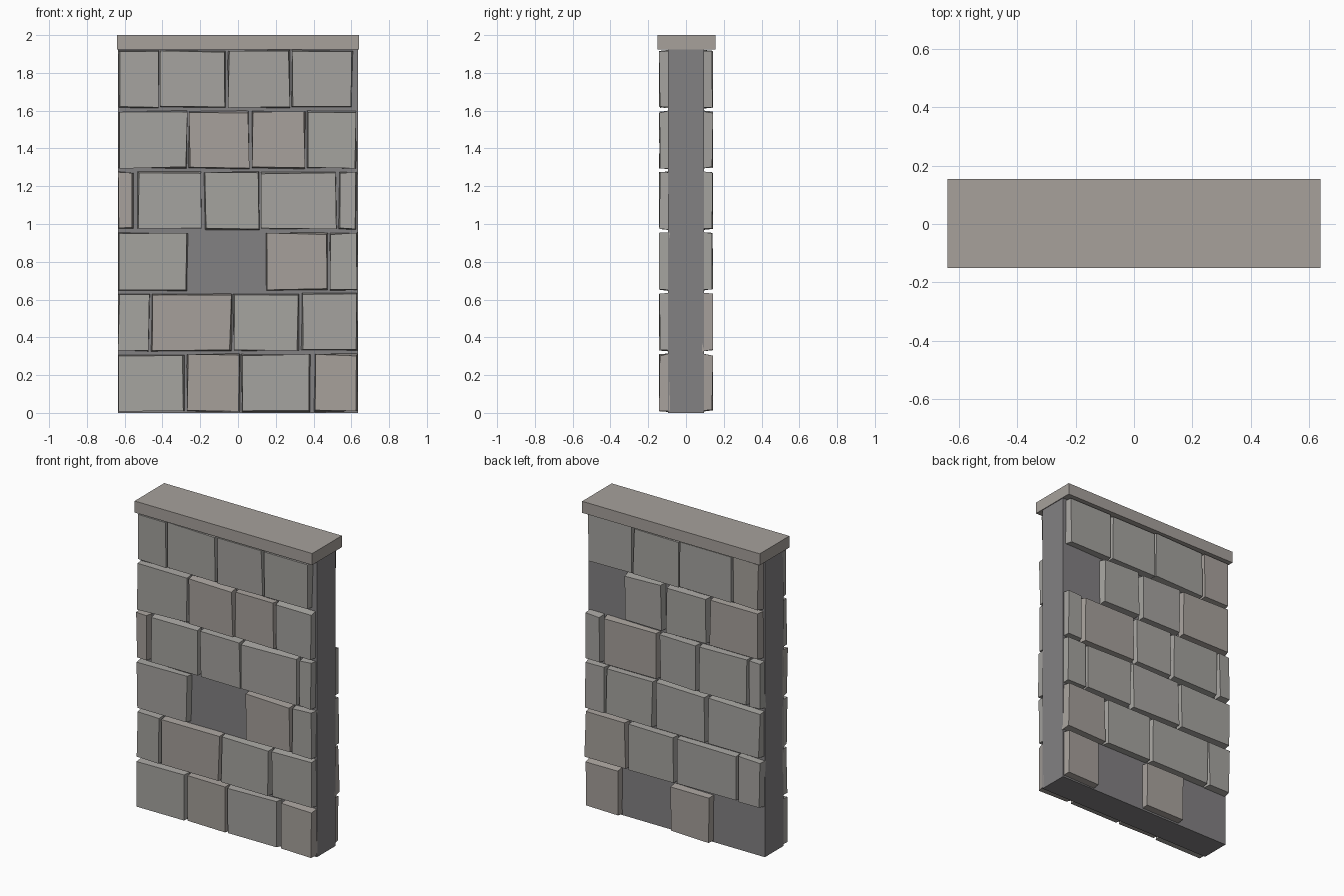
import bpy, bmesh, random
from mathutils import Vector

if "Cube" in bpy.data.objects:
    bpy.data.objects.remove(bpy.data.objects["Cube"])

random.seed(4)


def mat(name, rgb):
    m = bpy.data.materials.new(name)
    m.diffuse_color = (*rgb, 1)
    m.use_nodes = True
    m.node_tree.nodes["Principled BSDF"].inputs["Base Color"].default_value = m.diffuse_color
    return m


STONE = mat("grey_stone", (0.38, 0.37, 0.35))
WARM = mat("warm_stone", (0.385, 0.355, 0.33))
MORTAR = mat("dark_mortar", (0.225, 0.218, 0.225))


def add_object(name, bm, material):
    bmesh.ops.recalc_face_normals(bm, faces=bm.faces[:])
    me = bpy.data.meshes.new(name)
    bm.to_mesh(me)
    bm.free()
    me.materials.append(material)
    ob = bpy.data.objects.new(name, me)
    bpy.context.collection.objects.link(ob)
    return ob


def box(name, lo, hi, material, shape=None):
    """Axis-aligned box; shape() may move each corner."""
    bm = bmesh.new()
    bmesh.ops.create_cube(bm, size=1)
    for v in bm.verts:
        sign = v.co * 2
        v.co = Vector([hi[i] if sign[i] > 0 else lo[i] for i in range(3)])
        if shape:
            shape(v, sign)
    return add_object(name, bm, material)


def stone(name, x0, x1, z0, z1, side, material):
    """Rough stone: outer face slightly smaller, corners a little uneven."""
    y0, y1 = sorted((0.085 * side, 0.14 * side))

    def rough(v, sign):
        outer = sign.y * side > 0
        grow = 0.0 if outer else 0.005
        j = 0.005
        v.co.x += sign.x * grow + random.uniform(-j, j)
        v.co.z += sign.z * grow + random.uniform(-j, j)
        v.co.x = max(-0.636, min(0.636, v.co.x))
        v.co.z = max(0.003, v.co.z)
        if outer:
            v.co.y += random.uniform(-0.004, 0.004)

    box(name, (x0, y0, z0), (x1, y1, z1), material, rough)


# wall core and capping slab
box("wall_core", (-0.635, -0.095, 0), (0.635, 0.095, 1.93), MORTAR)
box("cap_slab", (-0.64, -0.15, 1.925), (0.64, 0.155, 2.0), WARM)

# stone courses, bottom to top: (x start, x end, 1 = warm tint)
front = [
    [(-.63, -.29, 0), (-.267, .003, 1), (.024, .378, 0), (.41, .627, 1)],
    [(-.63, -.474, 0), (-.452, -.04, 1), (-.018, .315, 0), (.34, .627, 0)],
    [(-.635, -.272, 0), (.15, .468, 1), (.49, .627, 0)],
    [(-.63, -.558, 1), (-.526, -.198, 0), (-.172, .108, 0),
     (.124, .516, 0), (.537, .622, 0)],
    [(-.627, -.272, 0), (-.257, .056, 1), (.077, .352, 1), (.373, .622, 0)],
    [(-.63, -.426, 0), (-.41, -.071, 0), (-.05, .272, 0), (.288, .6, 0)],
]
back = [
    [(.395, .627, 1), (-.262, .01, 1)],
    [(.343, .627, 1), (-.005, .32, 0), (-.455, -.03, 0), (-.627, -.473, 0)],
    [(.497, .627, 0), (.145, .474, 0), (-.232, .12, 0), (-.627, -.258, 0)],
    [(.527, .627, 0), (.118, .495, 1), (-.17, .092, 0),
     (-.53, -.195, 0), (-.63, -.553, 0)],
    [(.08, .343, 0), (-.24, .043, 0), (-.62, -.272, 1)],
    [(.295, .608, 0), (-.04, .28, 0), (-.418, -.055, 0), (-.617, -.44, 1)],
]
for label, side, courses in (("front", -1, front), ("back", 1, back)):
    for r, course in enumerate(courses):
        z0 = 0.012 + r * 0.3215
        for c, (x0, x1, warm) in enumerate(course):
            stone(f"{label}_stone_{r}_{c}", x0, x1, z0, z0 + 0.294, side,
                  WARM if warm else STONE)
